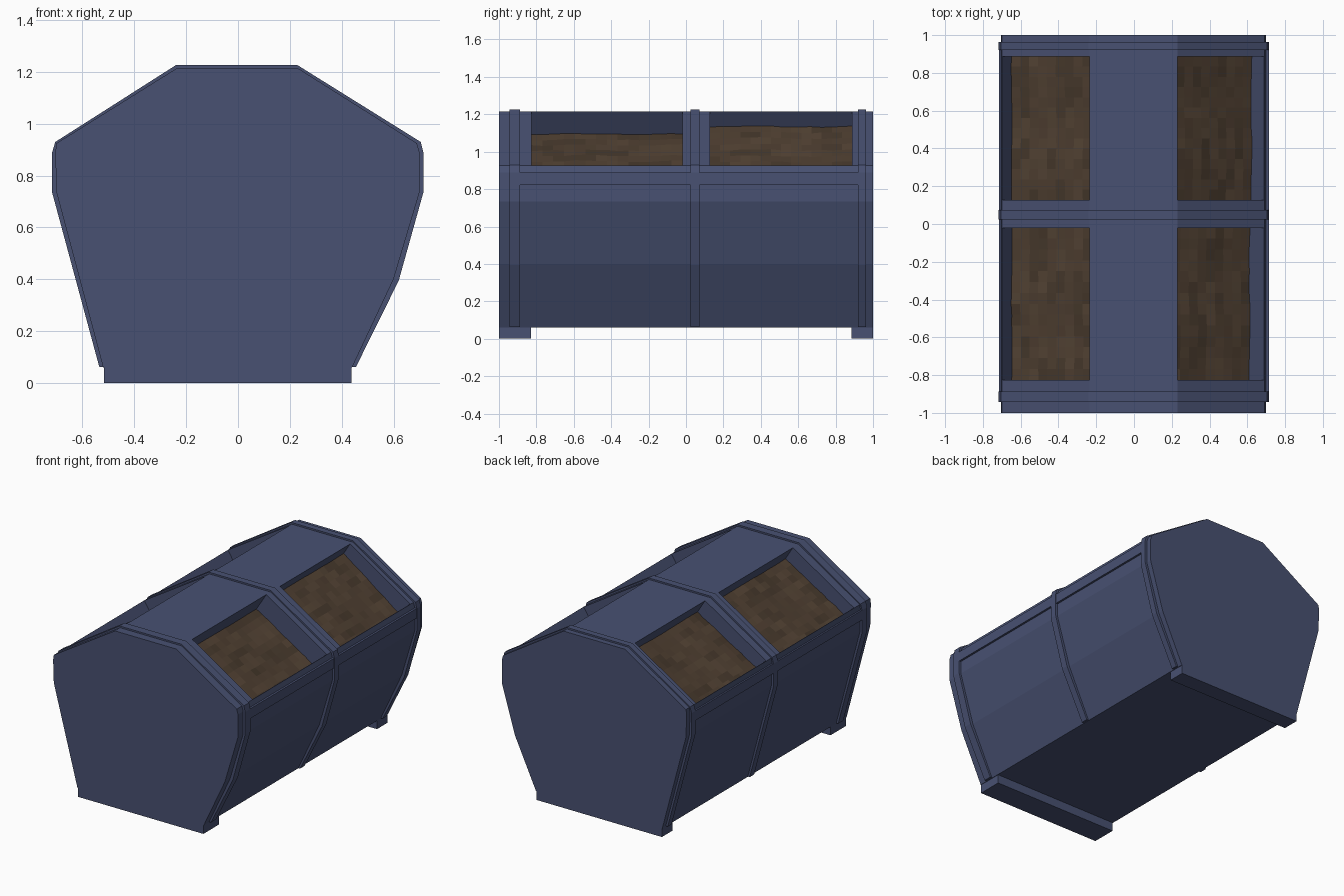
import bpy, bmesh, math, random
from mathutils import Vector

random.seed(4)
cube = bpy.data.objects.get("Cube")
if cube:
    bpy.data.objects.remove(cube, do_unlink=True)


def material(name, rgb):
    m = bpy.data.materials.new(name)
    m.use_nodes = True
    m.diffuse_color = (*rgb, 1)
    bsdf = next(n for n in m.node_tree.nodes if n.type == 'BSDF_PRINCIPLED')
    bsdf.inputs["Base Color"].default_value = (*rgb, 1)
    bsdf.inputs["Roughness"].default_value = 0.8
    return m


blue = material("blue paint", (0.065, 0.082, 0.168))
browns = [material("soil light", (0.084, 0.054, 0.033)),
          material("soil brown", (0.074, 0.047, 0.029)),
          material("soil dark", (0.060, 0.039, 0.024))]


def add_object(name, bm, mats):
    me = bpy.data.meshes.new(name)
    bm.to_mesh(me)
    bm.free()
    ob = bpy.data.objects.new(name, me)
    bpy.context.scene.collection.objects.link(ob)
    for m in mats:
        me.materials.append(m)
    return ob


def prism(name, profile, y0, y1):
    """Extrude an (x, z) outline from y0 to y1."""
    bm = bmesh.new()
    face = bm.faces.new([bm.verts.new((x, y0, z)) for x, z in profile])
    ext = bmesh.ops.extrude_face_region(bm, geom=[face])
    moved = [g for g in ext["geom"] if isinstance(g, bmesh.types.BMVert)]
    bmesh.ops.translate(bm, verts=moved, vec=(0, y1 - y0, 0))
    bmesh.ops.recalc_face_normals(bm, faces=bm.faces)
    return add_object(name, bm, [blue])


def box(name, x0, x1, y0, y1, z0, z1):
    return prism(name, [(x0, z0), (x1, z0), (x1, z1), (x0, z1)], y0, y1)


# Container shell
body = prism("container_body", [
    (-0.52, 0.06), (0.44, 0.06), (0.60, 0.40), (0.70, 0.735), (0.70, 0.89),
    (0.69, 0.925), (0.23, 1.215), (-0.235, 1.215), (-0.70, 0.925),
    (-0.705, 0.89), (-0.70, 0.735)], -1, 1)

# Raised ribs wrapping the shell
rib_outline = [
    (-0.535, 0.062), (0.455, 0.062), (0.62, 0.395), (0.715, 0.735),
    (0.715, 0.89), (0.705, 0.93), (0.23, 1.226), (-0.24, 1.226),
    (-0.705, 0.93), (-0.717, 0.89), (-0.717, 0.735)]
rib_spans = [("front_rib", -0.943, -0.887), ("middle_rib", 0.025, 0.073),
             ("back_rib", 0.92, 0.963)]
for name, y0, y1 in rib_spans:
    prism(name, rib_outline, y0, y1)

# Rails along both sides, under the openings
box("left_rail", 0.68, 0.714, -0.90, 0.93, 0.823, 0.89)
box("right_rail", -0.716, -0.68, -0.90, 0.93, 0.823, 0.89)

# Feet across both ends
box("front_foot", -0.517, 0.437, -1, -0.83, 0, 0.06)
box("back_foot", -0.517, 0.437, 0.885, 1, 0, 0.06)

# Loading openings sunk into the sloped roof, each with a bed of soil
SLOPES = {"left": (Vector((0.23, 1.215)), Vector((0.688, 0.926))),
          "right": (Vector((-0.235, 1.215)), Vector((-0.698, 0.926)))}
BAYS = {"front": (-0.825, -0.02), "back": (0.128, 0.888)}
# soil depth below the slope, at the upper and lower edge
DEPTHS = {("left", "front"): (0.143, 0.143), ("left", "back"): (0.095, 0.125),
          ("right", "front"): (0.11, 0.095), ("right", "back"): (0.11, 0.095)}


def soil_bed(name, top, low, normal, y0, y1, d_top, d_low):
    nu, nv = 10, 14
    phase = random.uniform(0, 6)
    bm = bmesh.new()
    grid = []
    for i in range(nu + 1):
        u = i / nu
        row = []
        for j in range(nv + 1):
            v = j / nv
            d = d_top + (d_low - d_top) * u
            d += 0.004 * math.sin(9 * v + phase) + random.uniform(-0.003, 0.003)
            p = top.lerp(low, u) - normal * d
            row.append(bm.verts.new((p.x, y0 + (y1 - y0) * v, p.y)))
        grid.append(row)
    # patches of two cells by one share a shade
    shade = {(i, j): random.choice((0, 1, 1, 2))
             for i in range(nu) for j in range(nv)}
    for i in range(nu):
        for j in range(nv):
            f = bm.faces.new((grid[i][j], grid[i + 1][j],
                              grid[i + 1][j + 1], grid[i][j + 1]))
            f.material_index = shade[i, (j + i % 2) // 2]
            f.normal_update()
            if f.normal.z < 0:
                f.normal_flip()
    add_object(name, bm, browns)


for side, (top, low) in SLOPES.items():
    along = (low - top).normalized()
    normal = Vector((-along.y, along.x))
    if normal.y < 0:
        normal = -normal
    for bay, (y0, y1) in BAYS.items():
        corners = [top + normal * 0.05, low + normal * 0.05,
                   low - normal * 0.18, top - normal * 0.18]
        cutter = prism(f"{side}_{bay}_opening_cutter",
                       [tuple(c) for c in corners], y0, y1)
        cutter.hide_render = True
        cutter.hide_viewport = True
        cutter.display_type = 'WIRE'
        cut = body.modifiers.new(f"{side}_{bay}_opening", 'BOOLEAN')
        cut.operation = 'DIFFERENCE'
        cut.solver = 'EXACT'
        cut.object = cutter
        soil_bed(f"{side}_{bay}_soil", top, low, normal, y0, y1,
                 *DEPTHS[side, bay])

# Bake the openings into the shell and drop the cutters
bpy.context.view_layer.update()
deps = bpy.context.evaluated_depsgraph_get()
body.data = bpy.data.meshes.new_from_object(body.evaluated_get(deps))
body.modifiers.clear()
for ob in list(bpy.data.objects):
    if ob.name.endswith("_opening_cutter"):
        bpy.data.objects.remove(ob, do_unlink=True)
